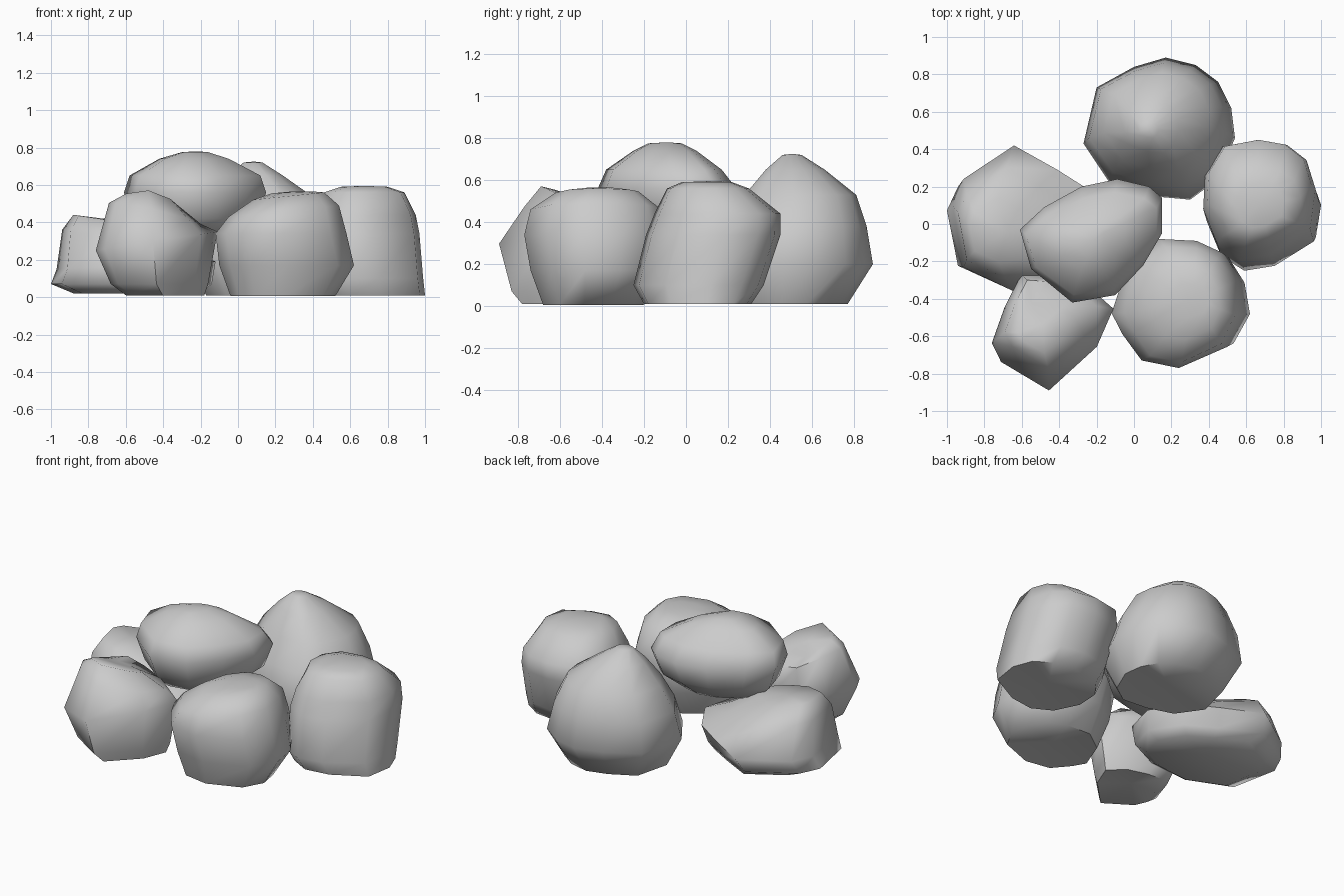
import bpy, bmesh, math


def rock(name, outline, levels):
    """Loft a plan outline through levels of (z, x0, x1, y0, y1, tilt_x, tilt_y)."""
    xs, ys = [p[0] for p in outline], [p[1] for p in outline]
    ax, bx, ay, by = min(xs), max(xs), min(ys), max(ys)
    bm = bmesh.new()
    rings = []
    for z, x0, x1, y0, y1, tx, ty in levels:
        ring = []
        for x, y in outline:
            u, v = (x - ax) / (bx - ax), (y - ay) / (by - ay)
            ring.append(bm.verts.new((x0 + u * (x1 - x0), y0 + v * (y1 - y0),
                                      max(0, z + (u - .5) * tx + (v - .5) * ty))))
        rings.append(ring)
    n = len(outline)
    for low, high in zip(rings, rings[1:]):
        for i in range(n):
            j = (i + 1) % n
            bm.faces.new((low[i], low[j], high[j], high[i]))
    # gently domed caps
    for ring, rise in ((rings[0], .02), (rings[-1], .005)):
        c = sum((v.co for v in ring), ring[0].co * 0) / n
        c.z += rise
        tip = bm.verts.new(c)
        for i in range(n):
            bm.faces.new((ring[i], ring[(i + 1) % n], tip))
    bmesh.ops.recalc_face_normals(bm, faces=bm.faces)
    me = bpy.data.meshes.new(name)
    bm.to_mesh(me)
    bm.free()
    ob = bpy.data.objects.new(name, me)
    bpy.context.collection.objects.link(ob)
    bpy.ops.object.select_all(action='DESELECT')
    ob.select_set(True)
    bpy.context.view_layer.objects.active = ob
    bpy.ops.object.shade_smooth_by_angle(angle=math.radians(65))


# tall pointed rock at the back
rock("back_rock",
     [(.30, .13), (.45, .24), (.54, .46), (.52, .62), (.45, .76), (.33, .85), (.17, .89),
      (0, .84), (-.20, .73), (-.27, .43), (-.13, .22), (.08, .15)],
     [(.01, -.17, .45, .22, .77, 0, 0), (.20, -.27, .54, .13, .89, 0, 0),
      (.38, -.24, .49, .20, .86, 0, 0), (.53, -.16, .41, .28, .81, 0, 0),
      (.65, -.05, .24, .38, .66, 0, 0), (.72, .03, .13, .46, .55, 0, 0)])

# upright rock on the right
rock("right_rock",
     [(.58, -.25), (.75, -.22), (.97, -.07), (1.0, .17), (.95, .34), (.84, .43), (.68, .46),
      (.48, .42), (.38, .25), (.37, .05), (.45, -.16)],
     [(.01, .42, 1.0, -.20, .31, 0, 0), (.10, .39, .99, -.25, .37, 0, 0),
      (.34, .37, .97, -.19, .45, 0, 0), (.44, .39, .95, -.15, .45, 0, 0),
      (.56, .46, .89, -.09, .30, 0, 0), (.59, .55, .80, -.02, .22, 0, 0)])

# rounded block at the front
rock("front_rock",
     [(.26, -.76), (.53, -.65), (.62, -.48), (.59, -.30), (.50, -.15), (.36, -.09), (.15, -.08),
      (-.03, -.22), (-.12, -.47), (-.06, -.58), (.05, -.72)],
     [(.005, -.04, .52, -.68, -.20, 0, 0), (.17, -.10, .62, -.74, -.11, 0, 0),
      (.34, -.12, .58, -.77, -.08, 0, 0), (.46, -.05, .54, -.74, -.12, .06, 0),
      (.54, .08, .46, -.62, -.22, .04, 0), (.56, .18, .40, -.50, -.32, .01, 0)])

# angular rock at the front left
rock("front_left_rock",
     [(-.46, -.88), (-.20, -.65), (-.11, -.45), (-.25, -.33), (-.45, -.28), (-.61, -.27),
      (-.70, -.44), (-.77, -.63), (-.72, -.73)],
     [(.01, -.60, -.18, -.78, -.34, 0, 0), (.07, -.68, -.16, -.83, -.30, 0, 0),
      (.30, -.76, -.11, -.89, -.27, .10, 0), (.45, -.69, -.20, -.77, -.30, -.10, -.04),
      (.52, -.62, -.32, -.69, -.42, -.02, -.10)])

# low wide rock on the left, reaching under the top rock
rock("left_rock",
     [(-.66, -.36), (-.38, -.33), (-.17, -.22), (-.12, -.02), (-.24, .18), (-.42, .29), (-.66, .42),
      (-.94, .24), (-1.0, .10), (-.94, -.23)],
     [(.02, -.88, -.20, -.27, .30, 0, 0), (.07, -1.0, -.14, -.34, .36, 0, 0),
      (.17, -.97, -.12, -.36, .42, .04, 0), (.31, -.94, -.28, -.29, .30, -.10, 0),
      (.41, -.88, -.48, -.20, .14, -.06, 0)])

# long rock resting on top
rock("top_rock",
     [(-.33, -.42), (-.10, -.38), (.05, -.22), (.15, -.05), (.15, .14), (.08, .20), (-.09, .24),
      (-.28, .20), (-.48, .09), (-.61, -.03), (-.55, -.24)],
     [(.33, -.46, -.02, -.28, .10, 0, 0), (.42, -.56, .11, -.37, .19, 0, 0),
      (.56, -.61, .15, -.42, .24, 0, 0), (.65, -.58, .12, -.38, .17, 0, 0),
      (.74, -.42, -.05, -.25, .05, 0, 0), (.775, -.30, -.16, -.18, -.02, 0, 0)])
